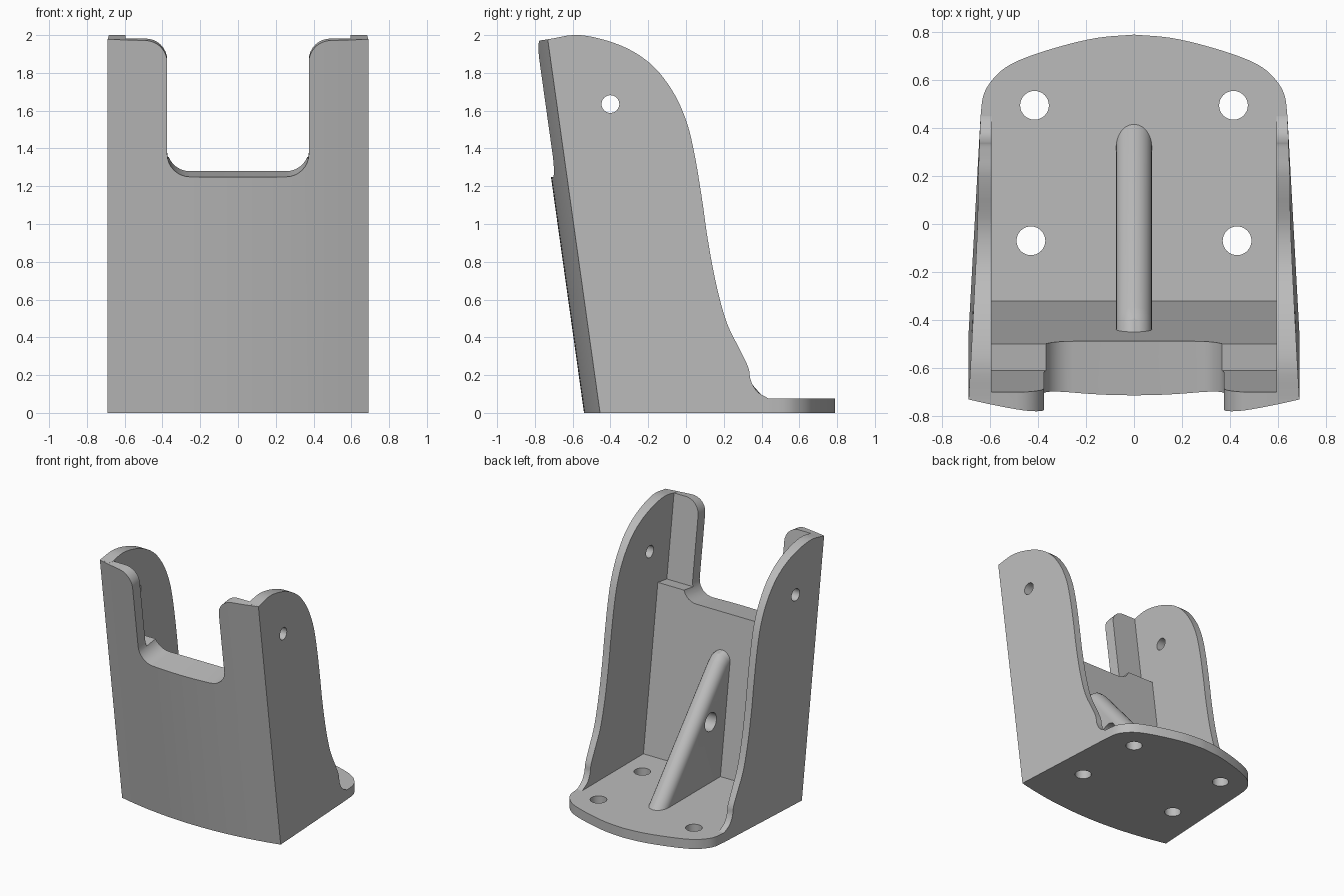
import bpy, bmesh, math
from mathutils import Vector, Matrix

cube = bpy.data.objects.get("Cube")
if cube:
    bpy.data.objects.remove(cube, do_unlink=True)

grey = bpy.data.materials.new("plain grey")
grey.use_nodes = True
GREY = (0.5, 0.5, 0.5, 1)
grey.diffuse_color = GREY
grey.node_tree.nodes["Principled BSDF"].inputs["Base Color"].default_value = GREY

LEAN = 0.14
BASE = 0.075       # plate thickness
INNER = 0.595      # inner half width
# Frame of the forward-leaning wall
LEANED = Matrix(((1, 0, 0, 0), (0, 1, LEAN, 0), (0, -LEAN, 1, 0), (0, 0, 0, 1))).inverted()


def prism(name, outline, axis, low, high, matrix=None):
    """Extrude a 2D outline along an axis."""
    def place(a, b, d):
        return {"x": (d, a, b), "y": (a, d, b), "z": (a, b, d)}[axis]
    bm = bmesh.new()
    rings = [[bm.verts.new(place(a, b, d)) for a, b in outline] for d in (low, high)]
    bm.faces.new(rings[0])
    bm.faces.new(rings[1])
    n = len(outline)
    for i in range(n):
        j = (i + 1) % n
        bm.faces.new((rings[0][i], rings[0][j], rings[1][j], rings[1][i]))
    if matrix:
        bm.transform(matrix)
    bmesh.ops.recalc_face_normals(bm, faces=bm.faces)
    mesh = bpy.data.meshes.new(name)
    bm.to_mesh(mesh)
    bm.free()
    mesh.materials.append(grey)
    obj = bpy.data.objects.new(name, mesh)
    bpy.context.collection.objects.link(obj)
    return obj


def circle(a, b, r, n=32):
    return [(a + r * math.cos(math.tau * i / n), b + r * math.sin(math.tau * i / n)) for i in range(n)]


def fillet(corner, inward, r, n=8):
    """Quarter round leaving the corner vertically, arriving horizontally."""
    cx, cz = corner[0] + inward[0] * r, corner[1] + inward[1] * r
    return [(cx - inward[0] * r * math.cos(t), cz - inward[1] * r * math.sin(t))
            for t in (math.pi / 2 * i / n for i in range(n + 1))]


def spline(points, steps=5):
    """Smooth curve through a few points."""
    pts = [Vector(p) for p in points]
    pts = [2 * pts[0] - pts[1]] + pts + [2 * pts[-1] - pts[-2]]
    out = []
    for p0, p1, p2, p3 in zip(pts, pts[1:], pts[2:], pts[3:]):
        for s in range(steps):
            t = s / steps
            out.append(0.5 * (2 * p1 + (p2 - p0) * t + (2 * p0 - 5 * p1 + 4 * p2 - p3) * t ** 2
                              + (3 * p1 - p0 - 3 * p2 + p3) * t ** 3))
    return [tuple(p) for p in out + [pts[-2]]]


def boolean(obj, cutter, operation="DIFFERENCE"):
    cutter.hide_render = True
    mod = obj.modifiers.new("cut", "BOOLEAN")
    mod.operation, mod.solver, mod.object = operation, "EXACT", cutter
    bpy.context.view_layer.objects.active = obj
    bpy.ops.object.modifier_apply(modifier=mod.name)
    bpy.data.objects.remove(cutter, do_unlink=True)


def smooth(obj):
    bpy.ops.object.select_all(action="DESELECT")
    obj.select_set(True)
    bpy.context.view_layer.objects.active = obj
    bpy.ops.object.shade_smooth_by_angle(angle=math.radians(30))


def mirror_x(points):
    return points + [(-a, b) for a, b in reversed(points)]


# Front wall: bowed outer face, thinner above the ledge
arc = [(x, -0.54 + 0.085 * (x / 0.69) ** 2) for x in (0.69 * (i / 12 - 1) for i in range(25))]
wall = prism("front_wall", arc + [(0.62, -0.31), (-0.62, -0.31)], "z", -0.2, 2.3, LEANED)
ledge = prism("ledge_cutter", [(-INNER, -0.424), (INNER, -0.424), (INNER, 0), (-INNER, 0)],
              "z", 1.425, 2.5, LEANED)
boolean(wall, ledge)

# U-shaped outline with the rounded notch
floor, top, notch = 1.348, 2.08, 0.375
half = [(0.8, -0.1), (0.8, top)]
half += fillet((notch, top), (1, -1), 0.115)[::-1]
half += fillet((notch, floor), (-1, 1), 0.12)
outline = prism("wall_outline", mirror_x(half), "y", -0.9, 0.2, LEANED)
boolean(wall, outline, "INTERSECT")
bm = bmesh.new()
bm.from_mesh(wall.data)
cut = bmesh.ops.bisect_plane(bm, geom=bm.verts[:] + bm.edges[:] + bm.faces[:],
                             plane_co=(0, 0, 0), plane_no=(0, 0, -1), clear_outer=True)
bmesh.ops.contextual_create(bm, geom=[e for e in cut["geom_cut"] if isinstance(e, bmesh.types.BMEdge)])
bmesh.ops.recalc_face_normals(bm, faces=bm.faces)
bm.to_mesh(wall.data)
bm.free()
smooth(wall)

# Side walls: curved rear edge, outer face tapering to the back
rear = spline([(-0.732, 1.978), (-0.56, 2.0), (-0.35, 1.947), (-0.19, 1.85), (-0.075, 1.71),
               (0, 1.55), (0.045, 1.37), (0.085, 1.13), (0.115, 0.92), (0.16, 0.68),
               (0.215, 0.48), (0.285, 0.335), (0.33, 0.24), (0.342, 0.175), (0.375, 0.115),
               (0.435, BASE + 0.002)])
profile = [(-0.455, 0)] + rear + [(0.45, BASE), (0.45, 0)]
for side, sign in (("left", 1), ("right", -1)):
    panel = prism(side + "_side_wall", profile, "x", INNER, 0.69)
    for v in panel.data.vertices:
        if v.co.x > 0.65:
            v.co.x = 0.69 - 0.055 * (v.co.y + LEAN * v.co.z + 0.455)
    if sign < 0:
        panel.data.transform(Matrix.Scale(-1, 4, (1, 0, 0)))
        panel.data.flip_normals()
    boolean(panel, prism("pin_hole", circle(-0.4, 1.635, 0.047), "x", -1, 1))
    smooth(panel)

# Base plate with rounded back and four bolt holes
back = spline([(0.641, 0.44), (0.63, 0.53), (0.6, 0.59), (0.54, 0.65), (0.45, 0.695),
               (0.3, 0.743), (0.15, 0.777), (0, 0.79)])
plate = prism("base_plate", mirror_x([(0.62, -0.4)] + back)[:], "z", 0, BASE)
bm = bmesh.new()
bm.from_mesh(plate.data)
bmesh.ops.remove_doubles(bm, verts=bm.verts, dist=1e-5)
bmesh.ops.dissolve_degenerate(bm, edges=bm.edges, dist=1e-5)
bm.to_mesh(plate.data)
bm.free()
for x, y in ((0.415, 0.495), (0.43, -0.07)):
    for sign in (1, -1):
        boolean(plate, prism("bolt_hole", circle(sign * x, y, 0.06), "z", -1, 1))
smooth(plate)

# Slanted rib with a fully rounded top and a cross hole
ridge = [(0.455, 0.03), (-0.345, 0.955), (-0.395, 0.995), (-0.56, 1.015)]
rib = prism("rib", ridge + [(-0.4, 0.03)], "x", -0.075, 0.075)
bm = bmesh.new()
bm.from_mesh(rib.data)
bm.verts.ensure_lookup_table()
n = len(ridge) + 1
chain = [bm.edges.get((bm.verts[k + i], bm.verts[k + i + 1])) for k in (0, n) for i in range(len(ridge) - 1)]
bmesh.ops.bevel(bm, geom=chain, offset=0.074, segments=6, profile=0.5, affect="EDGES", clamp_overlap=False)
bm.to_mesh(rib.data)
bm.free()
boolean(rib, prism("cross_hole", circle(-0.2, 0.55, 0.072), "x", -1, 1))
smooth(rib)
